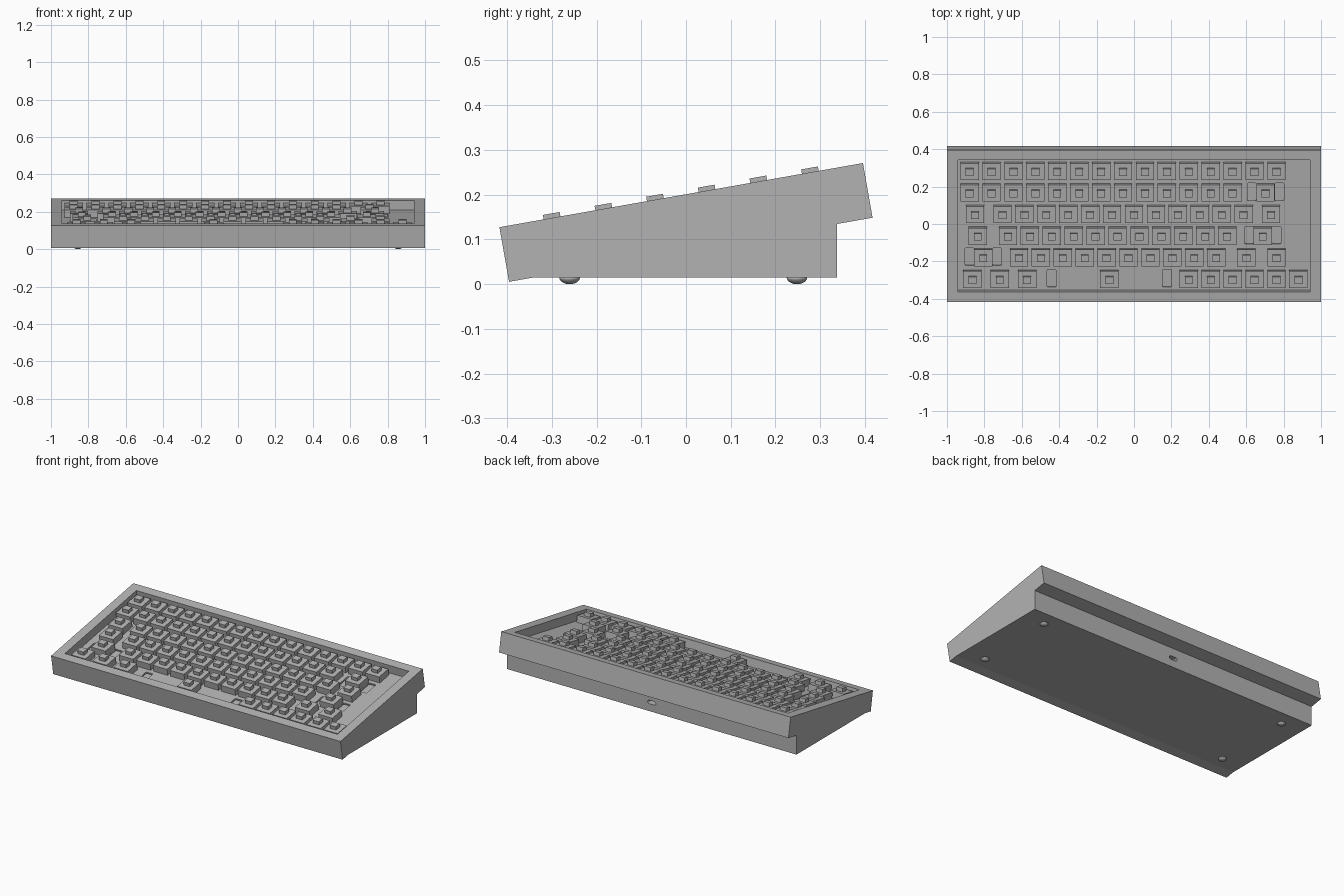
import bpy, bmesh, math
from mathutils import Matrix, Vector

if "Cube" in bpy.data.objects:
    bpy.data.objects.remove(bpy.data.objects["Cube"], do_unlink=True)

WIDTH, LENGTH, THICK = 2.0, 0.825, 0.124   # tilted case
PITCH = 0.1172                             # one key unit
PLATE_DEPTH = 0.053                        # plate surface below the rim
TILT = Matrix.Translation((0, 0, 0.138)) @ Matrix.Rotation(math.radians(10), 4, 'X')
RIM = THICK / 2
PLATE_Z = RIM - PLATE_DEPTH

grey = bpy.data.materials.new("plain grey")
grey.use_nodes = True
colour = (0.45, 0.45, 0.45, 1)
grey.diffuse_color = colour
grey.node_tree.nodes["Principled BSDF"].inputs["Base Color"].default_value = colour


def add_box(bm, size, centre, round_axis=None, radius=0):
    """Box, with the edges along one axis rounded if asked."""
    m = Matrix.Translation(centre) @ Matrix.Diagonal((*size, 1))
    verts = bmesh.ops.create_cube(bm, size=1, matrix=m)["verts"]
    if round_axis is not None:
        edges = {e for v in verts for e in v.link_edges}
        edges = [e for e in edges
                 if abs((e.verts[0].co - e.verts[1].co).normalized()[round_axis]) > 0.9]
        bmesh.ops.bevel(bm, geom=edges, offset=radius, segments=4,
                        profile=0.5, affect='EDGES')


def to_mesh(bm, name):
    bmesh.ops.recalc_face_normals(bm, faces=bm.faces)
    mesh = bpy.data.meshes.new(name)
    bm.to_mesh(mesh)
    bm.free()
    mesh.materials.append(grey)
    return mesh


def place(mesh, name, matrix=TILT):
    obj = bpy.data.objects.new(name, mesh)
    bpy.context.collection.objects.link(obj)
    obj.matrix_world = matrix
    return obj


def box_object(name, size, centre, matrix=TILT, **kw):
    bm = bmesh.new()
    add_box(bm, size, centre, **kw)
    return place(to_mesh(bm, name), name, matrix)


def cut(obj, cutter):
    """Subtract the cutter, then throw it away."""
    mod = obj.modifiers.new("cut", 'BOOLEAN')
    mod.operation, mod.solver, mod.object = 'DIFFERENCE', 'EXACT', cutter
    cutter.hide_render = True
    bpy.context.view_layer.objects.active = obj
    bpy.ops.object.modifier_apply(modifier=mod.name)
    bpy.data.objects.remove(cutter, do_unlink=True)


# Key centres per row in key units, back row first; wide keys get stabilisers
def run(start, count):
    return [start + i for i in range(count)]


rows = [
    run(0.5, 15),
    run(0.5, 13) + [14],
    [0.75] + run(2, 12) + [14.25],
    [0.875] + run(2.25, 11) + [13.875],
    [1.125] + run(2.75, 10) + [13.125, 14.5],
    [0.625, 1.875, 3.125, 6.875] + run(10.5, 6),
]
stabilisers = [(1, 14, 0.627), (3, 13.875, 0.627), (4, 1.125, 0.627), (5, 6.875, 2.63)]


def key_position(row, unit):
    return Vector(((unit - 8) * PITCH, (2.5 - row) * PITCH, PLATE_Z))


# Case with its recess
case = box_object("case", (WIDTH, LENGTH, THICK), (0, 0, 0))
pocket_depth = PLATE_DEPTH + 0.025
cut(case, box_object("recess_cutter", (1.884, 0.716, 2 * pocket_depth), (0, 0, RIM)))

# Switch plate with stabiliser slots
plate = box_object("switch_plate", (1.884, 0.716, 0.01), (0, 0, PLATE_Z - 0.005))
bm = bmesh.new()
for row, unit, reach in stabilisers:
    for side in (-1, 1):
        add_box(bm, (0.048, 0.095, 0.05), key_position(row, unit + side * reach),
                round_axis=2, radius=0.006)
cut(plate, place(to_mesh(bm, "slot_cutter"), "slot_cutter"))

# Switches: housing and stem, one shared mesh
bm = bmesh.new()
add_box(bm, (0.098, 0.091, 0.041), (0, 0, 0.0205))
add_box(bm, (0.042, 0.038, 0.022), (0, 0, 0.052))
switch_mesh = to_mesh(bm, "switch")
for r, row in enumerate(rows):
    for unit in row:
        place(switch_mesh, "switch", TILT @ Matrix.Translation(key_position(r, unit)))

# Wedge base under the case
BACK, BASE_Z = 0.338, 0.015


def underside(y):
    corner = TILT @ Vector((0, -LENGTH / 2, -RIM))
    return corner.z + (y - corner.y) * math.tan(math.radians(10))


front = -BACK
profile = [(front, BASE_Z), (BACK, BASE_Z), (BACK, underside(BACK)),
           (front, max(underside(front), BASE_Z + 0.0005))]
bm = bmesh.new()
face = bm.faces.new([bm.verts.new((-WIDTH / 2, y, z)) for y, z in profile])
side = bmesh.ops.extrude_face_region(bm, geom=[face])["geom"]
bmesh.ops.translate(bm, vec=(WIDTH, 0, 0),
                    verts=[g for g in side if isinstance(g, bmesh.types.BMVert)])
base = place(to_mesh(bm, "wedge_base"), "wedge_base", Matrix())

# Cable port in the back of the base
cut(base, box_object("port_cutter", (0.056, 0.08, 0.022), (0, BACK, 0.072),
                     Matrix(), round_axis=1, radius=0.0105))

# Domed feet
bm = bmesh.new()
bmesh.ops.create_uvsphere(bm, u_segments=24, v_segments=12, radius=1,
                          matrix=Matrix.Diagonal((0.023, 0.023, BASE_Z, 1)))
bmesh.ops.bisect_plane(bm, geom=bm.verts[:] + bm.edges[:] + bm.faces[:],
                       plane_co=(0, 0, 0), plane_no=(0, 0, 1), clear_outer=True)
for f in bm.faces:
    f.smooth = True
foot_mesh = to_mesh(bm, "foot")
for x in (-0.857, 0.857):
    for y in (-0.26, 0.248):
        place(foot_mesh, "foot", Matrix.Translation((x, y, BASE_Z)))
